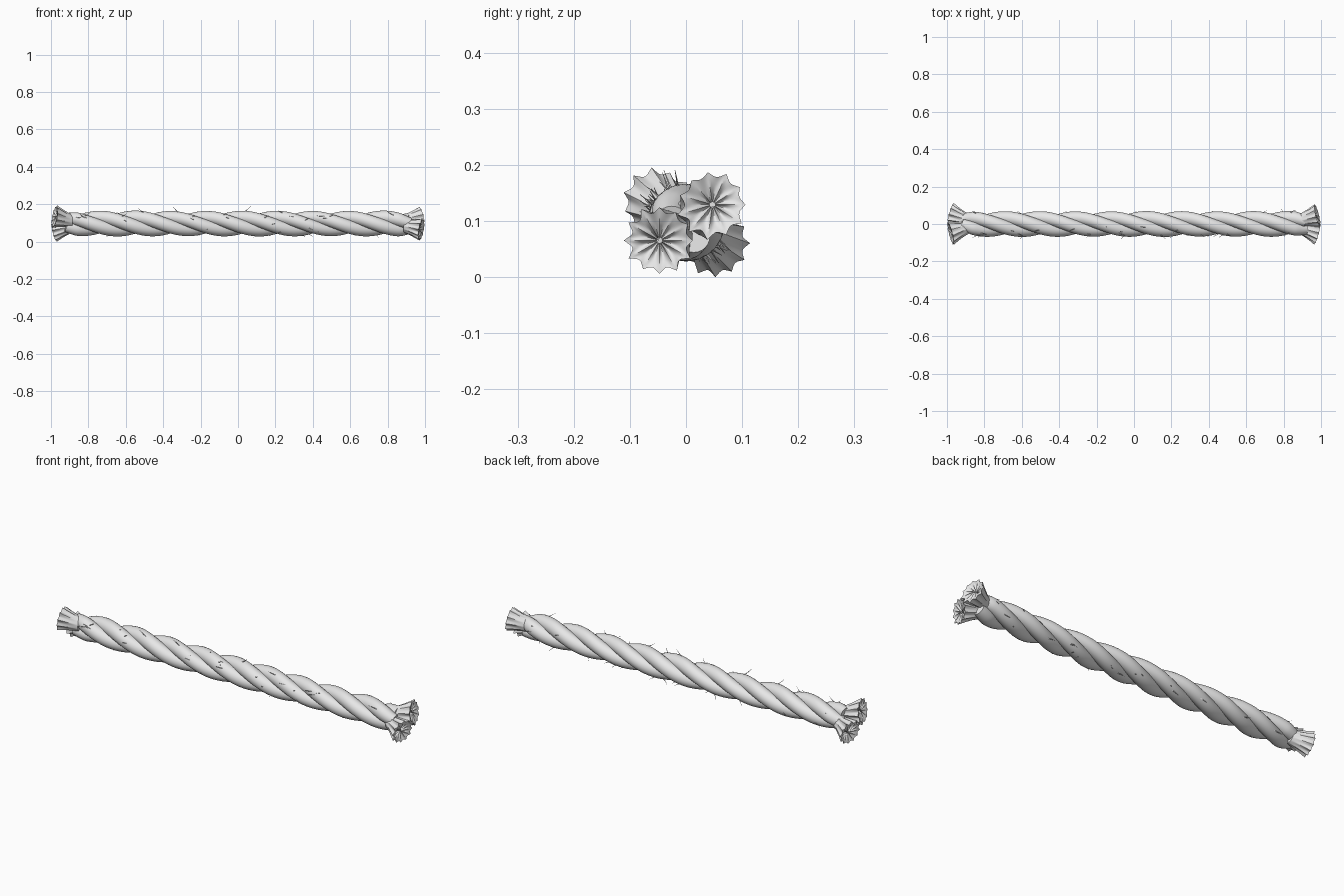
import bpy, bmesh, math, random
from mathutils import Vector

cube = bpy.data.objects.get("Cube")
if cube:
    bpy.data.objects.remove(cube, do_unlink=True)

random.seed(4)
AXIS_Z = 0.097        # height of the rope's centre line
RATE = 632            # degrees of twist per unit of length
CREST = 0.02          # where the first strand passes over the top
SWING = 0.032         # distance of a strand from the centre line
STRAND_R = 0.036
PHASES = {"strand_one": 0, "strand_two": 120, "strand_three": 240}

fibre = bpy.data.materials.new("rope_grey")
fibre.use_nodes = True
grey = (0.8, 0.8, 0.8, 1)
fibre.diffuse_color = grey
fibre.node_tree.nodes["Principled BSDF"].inputs["Base Color"].default_value = grey


def loft(bm, rings):
    """Skin a list of closed rings and cap both ends."""
    loops = [[bm.verts.new(p) for p in ring] for ring in rings]
    n = len(loops[0])
    for a, b in zip(loops, loops[1:]):
        for i in range(n):
            j = (i + 1) % n
            bm.faces.new((a[i], a[j], b[j], b[i]))
    bm.faces.new(loops[0])
    bm.faces.new(loops[-1])


def finish(name, bm, angle):
    bmesh.ops.recalc_face_normals(bm, faces=bm.faces)
    mesh = bpy.data.meshes.new(name)
    bm.to_mesh(mesh)
    bm.free()
    mesh.materials.append(fibre)
    obj = bpy.data.objects.new(name, mesh)
    bpy.context.collection.objects.link(obj)
    mesh.shade_smooth()
    mesh.set_sharp_from_angle(angle=math.radians(angle))


def radial(deg):
    a = math.radians(deg)
    return Vector((0, math.cos(a), math.sin(a)))


def centre(x, phase):
    pinch = max(0, abs(x) - 0.86) * 0.1
    angle = 90 + (x - CREST) * RATE + phase
    return Vector((x, 0, AXIS_Z)) + radial(angle) * (SWING - pinch)


def tube(points, radii, sides):
    """Rings square to a path."""
    rings = []
    for i, p in enumerate(points):
        t = (points[min(i + 1, len(points) - 1)] - points[max(i - 1, 0)]).normalized()
        u = t.cross(Vector((0, 0, 1)))
        if u.length < 0.05:
            u = t.cross(Vector((0, 1, 0)))
        u.normalize()
        v = t.cross(u)
        rings.append([p + (u * math.cos(k * math.tau / sides)
                           + v * math.sin(k * math.tau / sides)) * radii[i]
                      for k in range(sides)])
    return rings


# Twisted strands, pinched where they are bound at the ends
for name, phase in PHASES.items():
    xs = [-0.92 + 1.84 * i / 200 for i in range(201)]
    radii = [STRAND_R * (1 + 0.03 * math.sin(9 * x + phase))
             - max(0, abs(x) - 0.86) * 0.1 for x in xs]
    bm = bmesh.new()
    loft(bm, tube([centre(x, phase) for x in xs], radii, 24))
    finish(name, bm, 50)


# Frayed, ruffled tufts, two at each end
def tuft(name, side, angle, swing, folds):
    direction = radial(angle)
    base = Vector((0, 0, AXIS_Z))
    count = folds * 8
    jitter = [random.uniform(0.6, 1.3) for _ in range(folds)]

    def ring(x, offset, radius, ruffle, wrinkle, tilt):
        points = []
        for i in range(count):
            a = i / count
            wave = 1 - abs(math.sin(math.pi * a * folds))
            peak = jitter[round(a * folds) % folds]
            r = radius * (1 + ruffle * (wave * peak - 0.35))
            off = radial(a * 360) * r
            depth = x + wrinkle * (wave * peak - 0.4) - tilt * off.dot(direction)
            points.append(base + direction * offset + off + Vector((side * depth, 0, 0)))
        return points

    rings = []
    for i in range(9):                      # flaring outer wall
        t = i / 8
        rings.append(ring(0.885 + 0.095 * t, 0.024 + (swing - 0.024) * t,
                          0.034 + 0.02 * t ** 1.2, 0.22 * t, 0, 0.3 * t))
    for k in (0.93, 0.8, 0.62, 0.44, 0.26, 0.1):   # dished end with radial creases
        rings.append(ring(0.98 - 0.02 * (1 - k), swing, 0.054 * k,
                          0.22 * k, 0.012 * (1 - k * k), 0.3))
    bm = bmesh.new()
    loft(bm, rings)
    finish(name, bm, 40)


for side, end, angle, swing in ((1, "left", 34, 0.057), (-1, "right", 145, 0.064)):
    tuft(f"{end}_tuft_one", side, angle, swing, 11)
    tuft(f"{end}_tuft_two", side, angle + 180, swing, 12)

# Loose hairs: long ones along two opposite sides, short ones anywhere
bm = bmesh.new()
for i in range(130):
    if i % 3:
        angle, lift = random.choice((0, 180)) + random.uniform(105, 160), random.uniform(0.012, 0.032)
    else:
        angle, lift = random.uniform(0, 360), random.uniform(0.005, 0.013)
    phase = random.choice(list(PHASES.values()))
    x = CREST + (angle - 90 - phase + random.uniform(-35, 35)
                 + 360 * random.randint(-2, 3)) / RATE
    if abs(x) > 0.86:
        continue
    out = radial(angle)
    start = centre(x, phase) + out * (STRAND_R - 0.003)
    along = Vector((random.choice((-1, 1)), 0, 0)) + radial(random.uniform(0, 360)) * 0.2
    length = random.uniform(0.02, 0.04)
    path = [start + along * length * t + out * lift * t ** 1.5
            for t in (0, 0.25, 0.5, 0.75, 1)]
    loft(bm, tube(path, [0.0024 * (1 - 0.2 * k) for k in range(5)], 5))
finish("loose_hairs", bm, 60)
